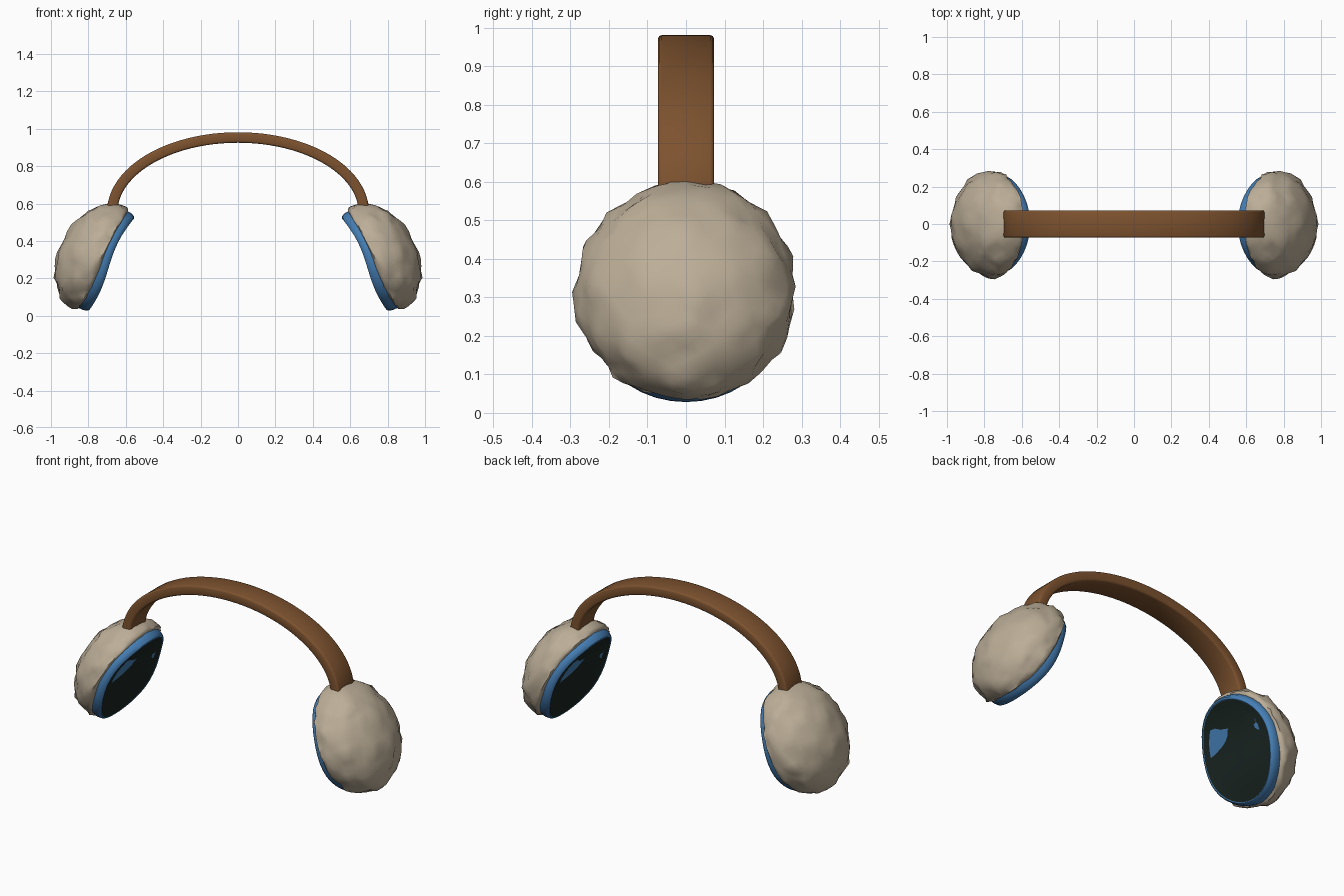
import bpy, bmesh, math
from mathutils import Vector, noise

if "Cube" in bpy.data.objects:
    bpy.data.objects.remove(bpy.data.objects["Cube"])


def material(name, rgb):
    m = bpy.data.materials.new(name)
    m.diffuse_color = (*rgb, 1)
    m.use_nodes = True
    m.node_tree.nodes["Principled BSDF"].inputs["Base Color"].default_value = m.diffuse_color
    return m


BROWN = material("brown", (0.205, 0.085, 0.028))
FUR = material("fur", (0.50, 0.42, 0.31))
BLUE = material("blue", (0.06, 0.21, 0.46))
DARK = material("dark", (0.010, 0.019, 0.016))


def finish(bm, name, mat, angle):
    bmesh.ops.recalc_face_normals(bm, faces=bm.faces[:])
    me = bpy.data.meshes.new(name)
    bm.to_mesh(me)
    bm.free()
    ob = bpy.data.objects.new(name, me)
    bpy.context.collection.objects.link(ob)
    me.materials.append(mat)
    bpy.ops.object.select_all(action='DESELECT')
    ob.select_set(True)
    bpy.context.view_layer.objects.active = ob
    bpy.ops.object.shade_smooth_by_angle(angle=math.radians(angle))
    return ob


# cup frame: t runs down the inner face, d points outward from the head
TILT = Vector((0.46, 0, -0.888))
OUT = Vector((0.888, 0, 0.46))
CENTRE = Vector((0.682, 0, 0.28))


def place(t, y, d, side):
    wave = 0.018 * math.sin(math.pi * (0.03 - t) / 0.31)
    d += wave * max(0, 1 - d / 0.15)
    p = CENTRE + TILT * t + OUT * d
    return Vector((p.x * side, y, p.z))


def lathe(name, profile, mat, side, segs=40):
    bm = bmesh.new()
    rings = []
    for r, d in profile:
        ring = []
        for i in range(segs):
            a = 2 * math.pi * i / segs
            ring.append(bm.verts.new(place(1.1 * r * math.cos(a), r * math.sin(a), d, side)))
        rings.append(ring)
    for a, b in zip(rings, rings[1:]):
        for i in range(segs):
            j = (i + 1) % segs
            bm.faces.new((a[i], a[j], b[j], b[i]))
    for ring in (rings[0], rings[-1]):
        bm.faces.new(ring)
    return finish(bm, name, mat, 40)


def fur_dome(name, side):
    bm = bmesh.new()
    bmesh.ops.create_icosphere(bm, subdivisions=4, radius=1)
    for v in bm.verts:
        n = v.co.normalized()
        k = 1 + 0.06 * noise.noise(n * 4.5) + 0.03 * noise.noise(n * 9)
        d = 0.07 + (0.213 * n.x * k if n.x > 0 else -0.045 * abs(n.x) ** 0.5)
        v.co = place(0.306 * n.z * k, 0.284 * n.y * k, d, side)
    return finish(bm, name, FUR, 50)


for label, side in (("left", -1), ("right", 1)):
    fur_dome(label + "_fur_muff", side)
    # blue rim shell around the pad
    lathe(label + "_cup_rim", [(0.236, 0.012), (0.238, 0.001), (0.246, -0.003), (0.254, 0.002),
                               (0.262, 0.02), (0.264, 0.05), (0.25, 0.08)], BLUE, side)
    # dark ear pad, closing the inner face
    lathe(label + "_ear_pad", [(0.06, 0.002), (0.12, 0.002), (0.18, 0.002), (0.225, 0.001),
                               (0.243, -0.001), (0.243, 0.015)], DARK, side)

# headband: rounded flat strap swept along a half ellipse
bm = bmesh.new()
W, T, B = 0.073, 0.028, 0.010
section = [(W, B - T), (W, T - B), (W - 0.3 * B, T - 0.3 * B), (W - B, T),
           (B - W, T), (0.3 * B - W, T - 0.3 * B), (-W, T - B),
           (-W, B - T), (0.3 * B - W, 0.3 * B - T), (B - W, -T),
           (W - B, -T), (W - 0.3 * B, 0.3 * B - T)]
rings = []
for i in range(49):
    a = math.pi * i / 48
    p = Vector((0.672 * math.cos(a), 0, 0.555 + 0.398 * math.sin(a)))
    n = Vector((math.cos(a) / 0.672, 0, math.sin(a) / 0.398)).normalized()
    rings.append([bm.verts.new(p + n * h + Vector((0, w, 0))) for w, h in section])
for a, b in zip(rings, rings[1:]):
    for i in range(len(section)):
        j = (i + 1) % len(section)
        bm.faces.new((a[i], a[j], b[j], b[i]))
bm.faces.new(rings[0])
bm.faces.new(rings[-1])
finish(bm, "headband", BROWN, 50)
